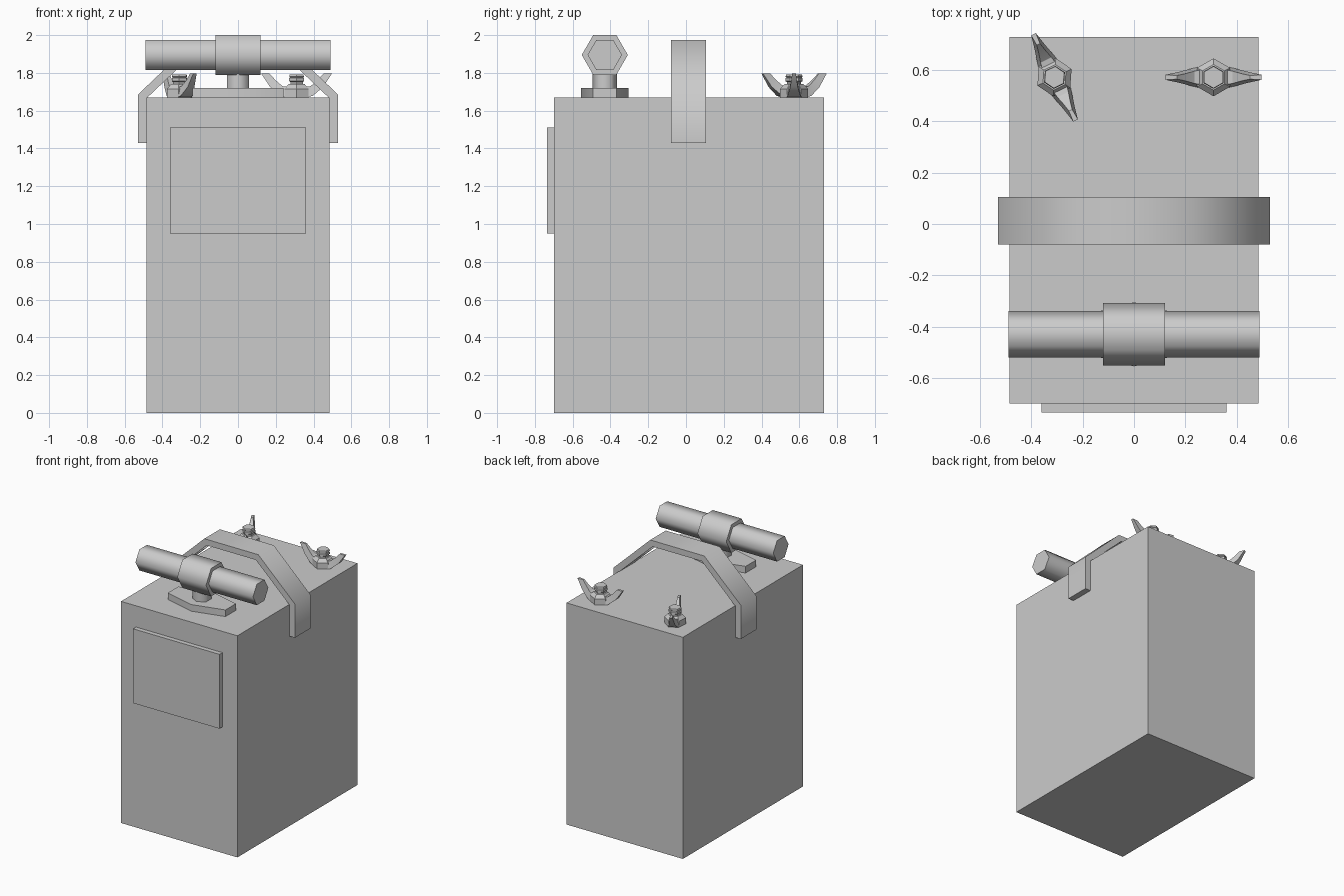
import bpy
import bmesh
from math import sin, cos, pi, radians
from mathutils import Matrix

cube = bpy.data.objects.get("Cube")
if cube:
    bpy.data.objects.remove(cube, do_unlink=True)

grey = bpy.data.materials.new("plain grey")
grey.use_nodes = True
grey.diffuse_color = (0.6, 0.6, 0.6, 1)
grey.node_tree.nodes["Principled BSDF"].inputs["Base Color"].default_value = (0.6, 0.6, 0.6, 1)


def loft(name, rings, smooth=30, matrix=None):
    """Skin a list of matching cross-sections and cap both ends."""
    bm = bmesh.new()
    rows = [[bm.verts.new(p) for p in ring] for ring in rings]
    n = len(rows[0])
    for a, b in zip(rows, rows[1:]):
        for i in range(n):
            j = (i + 1) % n
            bm.faces.new((a[i], a[j], b[j], b[i]))
    bm.faces.new(rows[0])
    bm.faces.new(rows[-1])
    bmesh.ops.recalc_face_normals(bm, faces=bm.faces)
    if matrix:
        bm.transform(matrix)
    mesh = bpy.data.meshes.new(name)
    bm.to_mesh(mesh)
    bm.free()
    mesh.materials.append(grey)
    obj = bpy.data.objects.new(name, mesh)
    bpy.context.collection.objects.link(obj)
    bpy.ops.object.select_all(action="DESELECT")
    obj.select_set(True)
    bpy.context.view_layer.objects.active = obj
    bpy.ops.object.shade_smooth_by_angle(angle=radians(smooth))
    return obj


def box(name, x0, x1, y0, y1, z0, z1):
    return loft(name, [[(x0, y0, z), (x1, y0, z), (x1, y1, z), (x0, y1, z)] for z in (z0, z1)])


def hex_z(r, z, stretch=1.0):
    """Upright hexagon section with points toward front and back."""
    return [(r * stretch * sin(k * pi / 3), r * cos(k * pi / 3), z) for k in range(6)]


def hex_x(r, x):
    """Hexagon section across the x axis."""
    return [(x, r * cos(k * pi / 3), r * sin(k * pi / 3)) for k in range(6)]


TOP = 1.67

# Case and front plate
box("case", -0.485, 0.485, -0.70, 0.73, 0, TOP)
box("front_plate", -0.36, 0.36, -0.735, -0.70, 0.95, 1.51)

# Carrying strap: mirrored profile swept across its width
outer = [(0.53, 1.43), (0.53, 1.685), (0.225, 1.975)]
inner = [(0.485, 1.43), (0.485, 1.665), (0.205, 1.93)]
pairs = list(zip(outer, inner))
pairs += [((-o[0], o[1]), (-i[0], i[1])) for o, i in reversed(pairs)]
loft("strap_handle", [[(o[0], -0.08, o[1]), (o[0], 0.105, o[1]),
                       (i[0], 0.105, i[1]), (i[0], -0.08, i[1])] for o, i in pairs], 50)

# T-shaped grip on its flange
stand = Matrix.Translation((0, -0.43, 0))
loft("grip_flange", [hex_z(0.125, z, 2.22) for z in (TOP, 1.72)], 30, stand)
loft("grip_stem", [hex_z(0.066, z) for z in (1.72, 1.81)], 65, stand)
axle = Matrix.Translation((0, -0.43, 1.895))
loft("grip_bar", [hex_x(0.091, x) for x in (-0.49, 0.49)], 65, axle)
loft("grip_collar", [hex_x(0.122, x) for x in (-0.12, 0.12)], 65, axle)


def wing_nut(side, x, y, angle):
    place = Matrix.Translation((x, y, TOP)) @ Matrix.Rotation(radians(angle), 4, "Z")
    loft(side + "_nut", [hex_z(r, z) for r, z in
                         ((0.074, 0), (0.074, 0.045), (0.05, 0.07))], 30, place)
    loft(side + "_bolt", [hex_z(r, z) for r, z in
                          ((0.038, 0.05), (0.038, 0.082), (0.045, 0.086), (0.045, 0.102),
                           (0.04, 0.106), (0.045, 0.11), (0.042, 0.122))], 30, place)
    # Each section: outer reach and height, inner reach and height, half width
    sections = [(0.05, 0.0, 0.045, 0.055, 0.042), (0.085, 0.008, 0.075, 0.06, 0.034),
                (0.14, 0.055, 0.11, 0.09, 0.02), (0.187, 0.126, 0.143, 0.126, 0.01)]
    for label, s in (("a", 1), ("b", -1)):
        loft(side + "_wing_" + label,
             [[(s * d, -w, z), (s * d, w, z), (s * e, 0.7 * w, h), (s * e, -0.7 * w, h)]
              for d, z, e, h, w in sections], 30, place)


wing_nut("left", 0.31, 0.572, 0)
wing_nut("right", -0.31, 0.572, -64)
